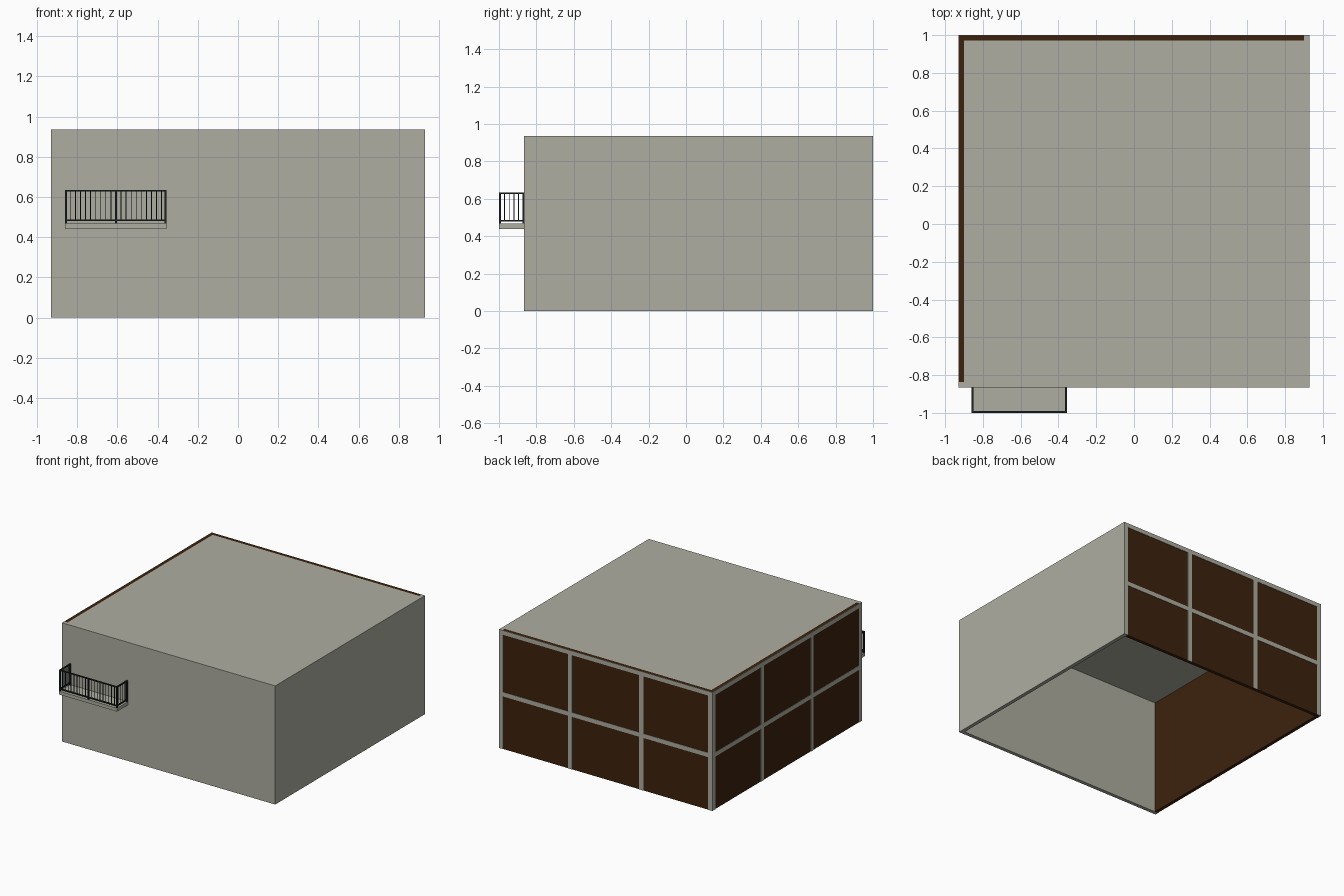
import bpy, bmesh
from mathutils import Vector

if "Cube" in bpy.data.objects:
    bpy.data.objects.remove(bpy.data.objects["Cube"])


def material(name, rgb):
    m = bpy.data.materials.new(name)
    m.diffuse_color = (*rgb, 1)
    m.use_nodes = True
    m.node_tree.nodes["Principled BSDF"].inputs["Base Color"].default_value = m.diffuse_color
    return m


GREY = material("concrete_grey", (0.42, 0.42, 0.355))
BROWN = material("dark_brown", (0.046, 0.016, 0.004))
BLACK = material("rail_black", (0.014, 0.018, 0.018))


def boxes(name, mat, parts):
    """One object from boxes given as (x0, x1, y0, y1, z0, z1)."""
    bm = bmesh.new()
    for x0, x1, y0, y1, z0, z1 in parts:
        size = Vector((x1 - x0, y1 - y0, z1 - z0))
        mid = Vector((x0 + x1, y0 + y1, z0 + z1)) / 2
        for v in bmesh.ops.create_cube(bm, size=1)["verts"]:
            v.co = v.co * size + mid
    me = bpy.data.meshes.new(name)
    bm.to_mesh(me)
    bm.free()
    me.materials.append(mat)
    ob = bpy.data.objects.new(name, me)
    bpy.context.collection.objects.link(ob)
    return ob


X, Y0, Y1, H = 0.93, -0.865, 1.0, 0.935   # building extents
T, F = 0.029, 0.003                       # wall thickness, frame depth

# Plain walls and roof, open underneath
boxes("front_wall", GREY, [(-X, X, Y0, Y0 + T, 0, H)])
boxes("right_wall", GREY, [(X - T, X, Y0 + T, Y1, 0, H)])
boxes("roof", GREY, [(-X + T, X - T, Y0 + T, Y1 - T, H - 0.025, H)])

# Brown panel walls on the back and left
boxes("back_panel", BROWN, [(-X + F, X - T, Y1 - T, Y1 - F, 0, H)])
boxes("left_panel", BROWN, [(-X + F, -X + T, Y0 + T, Y1 - T, 0, H)])


# Grid frames: three columns, two rows, no bottom bar
def grid(a, b):
    w = 0.036
    cols = [(a, a + w)]
    cols += [(c - w / 2, c + w / 2) for c in (a + (b - a) / 3, a + (b - a) * 2 / 3)]
    cols += [(b - w, b)]
    cells = [(p, q, 0, H) for p, q in cols]
    for (_, p), (q, _) in zip(cols, cols[1:]):
        cells += [(p, q, z, z + 0.034) for z in (0.415, H - 0.034)]
    return cells


boxes("back_frame", GREY, [(p, q, Y1 - F, Y1, z0, z1) for p, q, z0, z1 in grid(-X, X)])
boxes("left_frame", GREY, [(-X, -X + F, p, q, z0, z1) for p, q, z0, z1 in grid(Y0, Y1 - F)])

# Balcony slab
BX0, BX1, BY = -0.86, -0.355, -1.0
boxes("balcony_slab", GREY, [(BX0, BX1, BY, Y0, 0.44, 0.467)])

# Balcony railing: posts, rails and thin balusters
R, BASE, TOP = 0.01, 0.467, 0.635
mid = (BX0 + BX1) / 2
posts = [(x, x + R, BY, BY + R) for x in (BX0, mid - R / 2, BX1 - R)]
posts += [(x, x + R, Y0 - R, Y0) for x in (BX0, BX1 - R)]
boxes("railing_posts", BLACK, [(*p, BASE, TOP) for p in posts])

rails = []
for z in (0.48, TOP - 0.008):
    rails.append((BX0, BX1, BY, BY + R, z, z + 0.008))
    rails += [(x, x + R, BY + R, Y0, z, z + 0.008) for x in (BX0, BX1 - R)]
boxes("railing_rails", BLACK, rails)

B = 0.002
spots = [(BX0 + (BX1 - BX0) * i / 20, BY + R / 2) for i in range(1, 20) if i != 10]
spots += [(x, BY + R / 2 + 0.025 * i) for x in (BX0 + R / 2, BX1 - R / 2) for i in range(1, 5)]
boxes("railing_balusters", BLACK,
      [(x - B, x + B, y - B, y + B, 0.486, TOP - 0.004) for x, y in spots])
